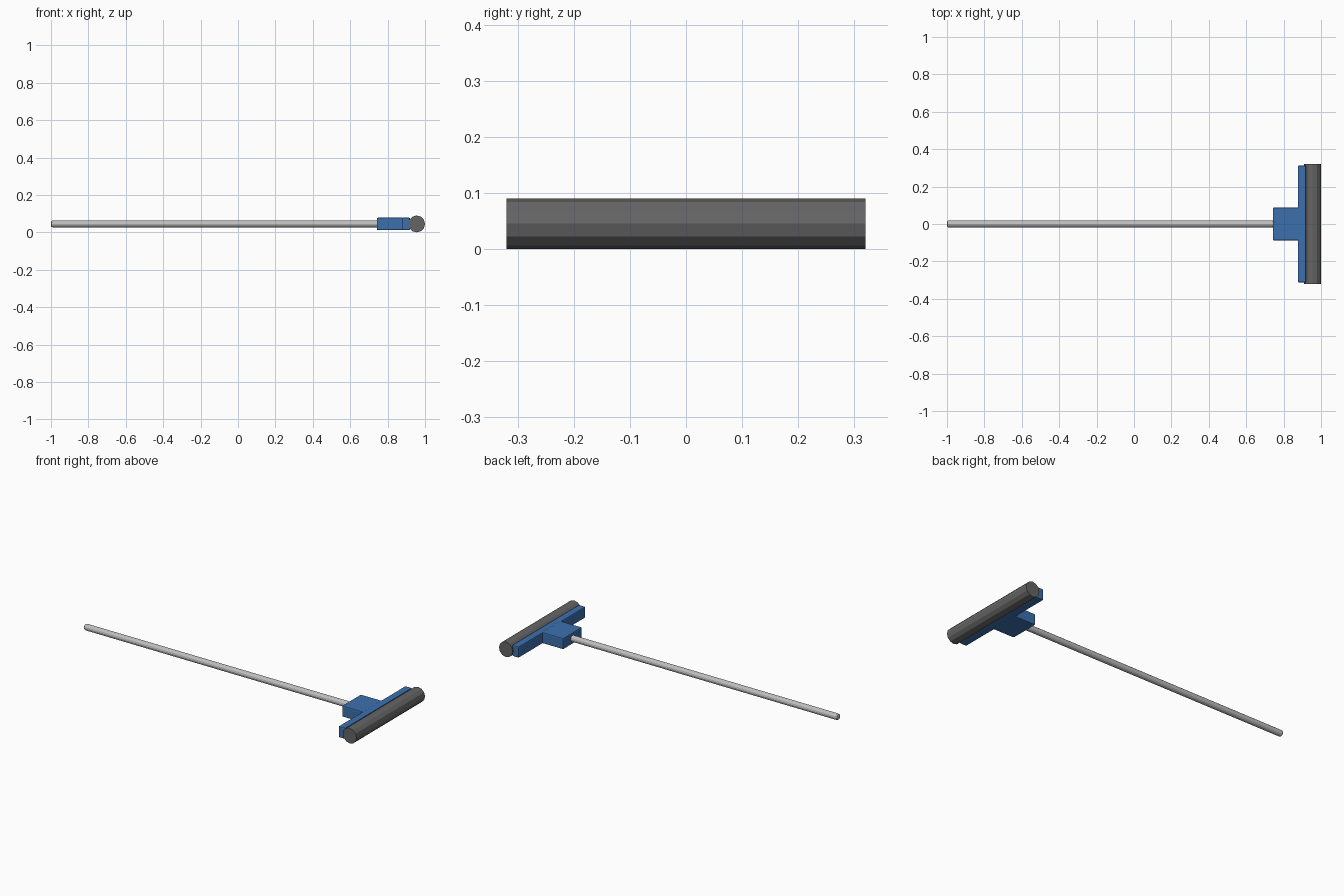
import bpy, math

if "Cube" in bpy.data.objects:
    bpy.data.objects.remove(bpy.data.objects["Cube"])

CZ = 0.045  # common centre height


def material(name, rgb):
    m = bpy.data.materials.new(name)
    m.diffuse_color = (*rgb, 1)
    m.use_nodes = True
    m.node_tree.nodes["Principled BSDF"].inputs["Base Color"].default_value = m.diffuse_color
    return m


STEEL = material("light grey", (0.52, 0.52, 0.52))
BLUE = material("blue", (0.045, 0.16, 0.42))
FOAM = material("dark grey", (0.13, 0.13, 0.13))


def finish(name, mat, bevel=0, segments=2, angle=60):
    ob = bpy.context.object
    ob.name = name
    ob.data.materials.append(mat)
    bpy.ops.object.transform_apply(location=False, rotation=True, scale=True)
    if bevel:
        b = ob.modifiers.new("bevel", 'BEVEL')
        b.width, b.segments = bevel, segments
        b.limit_method, b.angle_limit = 'ANGLE', math.radians(angle)
    return ob


def box(name, x0, x1, half_y, half_z):
    bpy.ops.mesh.primitive_cube_add(size=1, location=((x0 + x1) / 2, 0, CZ))
    bpy.context.object.scale = (x1 - x0, 2 * half_y, 2 * half_z)
    return finish(name, BLUE, 0.006)


# Long handle with rounded end
bpy.ops.mesh.primitive_cylinder_add(vertices=12, radius=0.018, depth=1.75,
                                    location=(-0.125, 0, CZ), rotation=(0, math.pi / 2, 0))
finish("handle", STEEL, 0.008)

# Blue head: socket block and cross bar
box("socket_block", 0.742, 0.885, 0.088, 0.033)
box("cross_bar", 0.876, 0.92, 0.313, 0.033)

# Twelve-sided sponge roller
bpy.ops.mesh.primitive_cylinder_add(vertices=12, radius=0.045, depth=0.64,
                                    location=(0.955, 0, CZ), rotation=(math.pi / 2, 0, 0))
finish("sponge_roller", FOAM)
